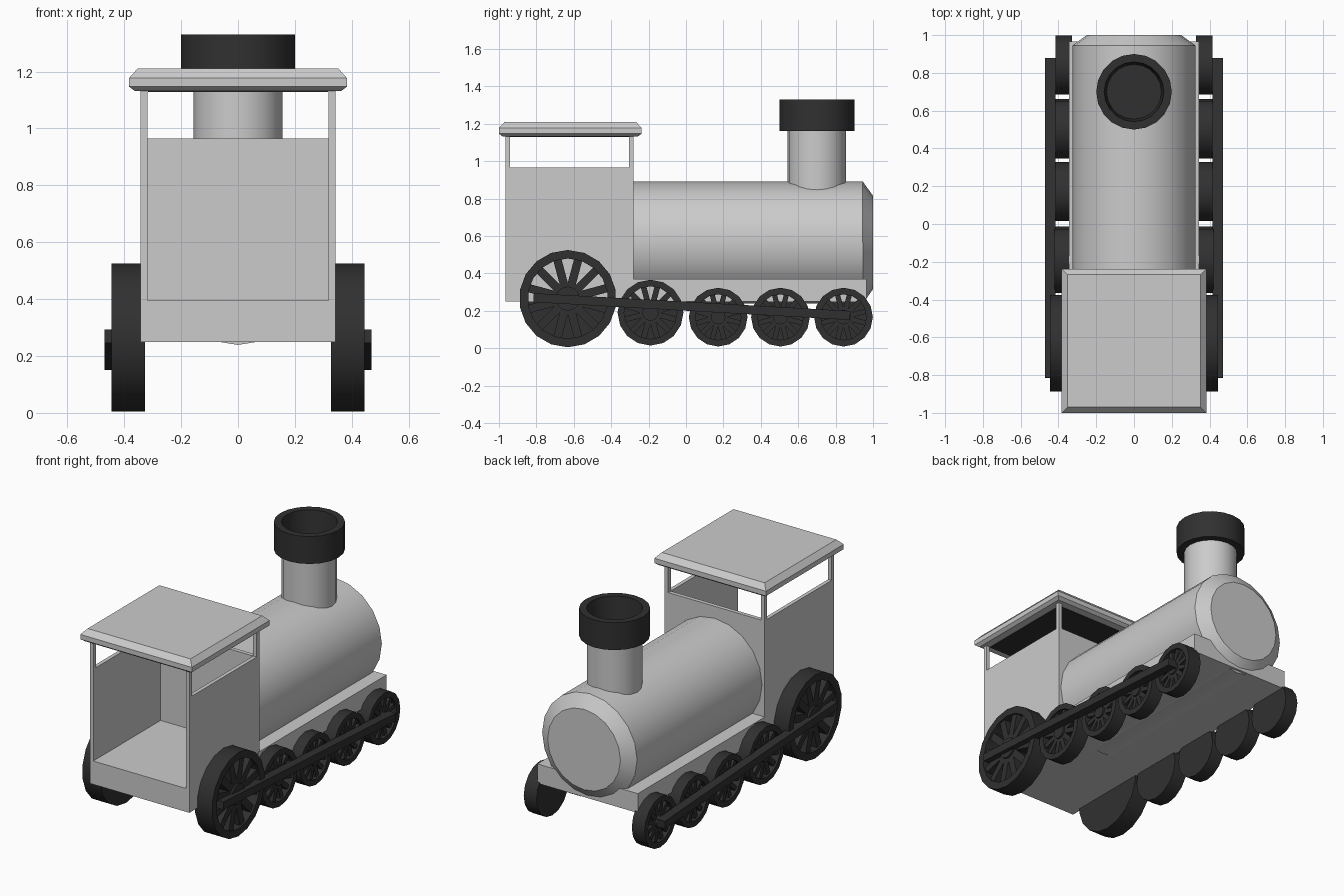
import bpy, bmesh, math
from mathutils import Matrix, Vector

if "Cube" in bpy.data.objects:
    bpy.data.objects.remove(bpy.data.objects["Cube"])


def material(name, v):
    m = bpy.data.materials.new(name)
    m.diffuse_color = (v, v, v, 1)
    m.use_nodes = True
    m.node_tree.nodes["Principled BSDF"].inputs["Base Color"].default_value = m.diffuse_color
    return m


DARK = material("dark_iron", 0.03)


def finish(bm, name, mat=None, smooth=True):
    bmesh.ops.recalc_face_normals(bm, faces=bm.faces)
    me = bpy.data.meshes.new(name)
    bm.to_mesh(me)
    bm.free()
    ob = bpy.data.objects.new(name, me)
    bpy.context.collection.objects.link(ob)
    if mat:
        me.materials.append(mat)
    if smooth:
        bpy.ops.object.select_all(action='DESELECT')
        ob.select_set(True)
        bpy.context.view_layer.objects.active = ob
        bpy.ops.object.shade_smooth_by_angle(angle=math.radians(35))
    return ob


def add_box(bm, lo, hi, matrix=Matrix()):
    lo, hi = Vector(lo), Vector(hi)
    m = matrix @ Matrix.Translation((lo + hi) / 2) @ Matrix.Diagonal((*(hi - lo), 1))
    return bmesh.ops.create_cube(bm, size=1, matrix=m)["verts"]


def box(name, lo, hi, mat=None):
    bm = bmesh.new()
    add_box(bm, lo, hi)
    return finish(bm, name, mat, False)


def add_lathe(bm, profile, segs, matrix):
    """Revolve (radius, height) points around local z."""
    verts = [bm.verts.new((r, 0, h)) for r, h in profile]
    edges = [bm.edges.new(p) for p in zip(verts, verts[1:])]
    bmesh.ops.spin(bm, geom=verts + edges, cent=(0, 0, 0), axis=(0, 0, 1),
                   angle=2 * math.pi, steps=segs, use_duplicate=False)
    bmesh.ops.remove_doubles(bm, verts=bm.verts, dist=1e-4)
    bmesh.ops.transform(bm, matrix=matrix, verts=bm.verts)


def lathe(name, profile, segs, matrix, mat=None):
    bm = bmesh.new()
    add_lathe(bm, profile, segs, matrix)
    return finish(bm, name, mat)


# Boiler with chamfered nose, lying along y
lathe("boiler", [(0, -0.29), (0.326, -0.29), (0.326, 0.945), (0.25, 1.0), (0, 1.0)], 20,
      Matrix.Translation((0, 0, 0.565)) @ Matrix.Rotation(-math.pi / 2, 4, 'X'))

# Chassis under the boiler
box("chassis", (-0.345, -0.29, 0.25), (0.345, 0.965, 0.37))

# Chimney and its hollow cap
at = Matrix.Translation((0, 0.70, 0))
lathe("chimney", [(0, 0.8), (0.156, 0.8), (0.156, 1.17), (0, 1.17)], 20, at)
lathe("chimney_cap", [(0, 1.16), (0.2, 1.16), (0.2, 1.33), (0.158, 1.33), (0.145, 1.19), (0, 1.19)],
      20, at, DARK)

# Cab: floor, forward wall, side walls; the -y side is open
box("cab_floor", (-0.342, -0.965, 0.25), (0.342, -0.28, 0.395))
box("cab_forward_wall", (-0.342, -0.305, 0.39), (0.342, -0.28, 0.965))
for s, side in ((1, "right"), (-1, "left")):
    xs = sorted((s * 0.318, s * 0.342))
    box(f"cab_{side}_wall", (xs[0], -0.965, 0.39), (xs[1], -0.28, 0.965))
    for y, end in ((-0.965, "front"), (-0.305, "back")):
        box(f"cab_{end}_{side}_post", (xs[0], y, 0.96), (xs[1], y + 0.025, 1.14))

# Roof slab with tapered upper and lower edges, dark ceiling beneath
bm = bmesh.new()
rings = []
for z, inset in ((1.132, 0.02), (1.147, 0), (1.177, 0), (1.21, 0.03)):
    x, y0, y1 = 0.383 - inset, -1.0 + inset, -0.237 - inset
    rings.append([bm.verts.new(p) for p in ((-x, y0, z), (x, y0, z), (x, y1, z), (-x, y1, z))])
for a, b in zip(rings, rings[1:]):
    for i in range(4):
        j = (i + 1) % 4
        bm.faces.new((a[i], a[j], b[j], b[i]))
bm.faces.new(rings[0])
bm.faces.new(rings[-1])
finish(bm, "roof", None, False)
box("ceiling", (-0.316, -0.94, 1.128), (0.316, -0.306, 1.135), DARK)


# Spoked wheel: dish with closed back, hub and spokes
def wheel(name, s, y, z, r, outer, segs):
    bm = bmesh.new()
    back, rim = 0.327, r - 0.035 * (1 if r < 0.2 else 1.3)
    add_lathe(bm, [(0, back), (r, back), (r, outer), (rim, outer), (rim, 0.339),
                   (0, 0.339)], segs, Matrix())
    n = 12
    w = r * 0.085
    for i in range(n):
        add_box(bm, (0.02, -w, 0.337), (rim + 0.006, w, outer - 0.012),
                Matrix.Rotation((i + 0.5) * 2 * math.pi / n, 4, 'Z'))
    bmesh.ops.create_cone(bm, cap_ends=True, segments=12, radius1=r * 0.25, radius2=r * 0.25,
                          depth=outer - 0.337,
                          matrix=Matrix.Translation((0, 0, (outer + 0.337) / 2)))
    bmesh.ops.transform(bm, verts=bm.verts, matrix=Matrix.Translation((0, y, z))
                        @ Matrix.Rotation(s * math.pi / 2, 4, 'Y'))
    finish(bm, name, DARK)


WHEELS = [(-0.632, 0.265, 0.26, 0.445, 18), (-0.19, 0.19, 0.176, 0.42, 16),
          (0.172, 0.166, 0.157, 0.415, 16), (0.505, 0.166, 0.157, 0.415, 16),
          (0.842, 0.166, 0.157, 0.415, 16)]
for s, side in ((1, "right"), (-1, "left")):
    for i, spec in enumerate(WHEELS):
        wheel(f"{side}_wheel_{i + 1}", s, *spec)

    # Coupling rod sloping along the wheels
    a, b = Vector((s * 0.4425, -0.815, 0.27)), Vector((s * 0.4425, 0.878, 0.175))
    tilt = math.atan2(b.z - a.z, b.y - a.y)
    half = (b - a).length / 2
    bm = bmesh.new()
    add_box(bm, (-0.0275, -half, -0.024), (0.0275, half, 0.024),
            Matrix.Translation((a + b) / 2) @ Matrix.Rotation(tilt, 4, 'X'))
    finish(bm, f"{side}_coupling_rod", DARK, False)
